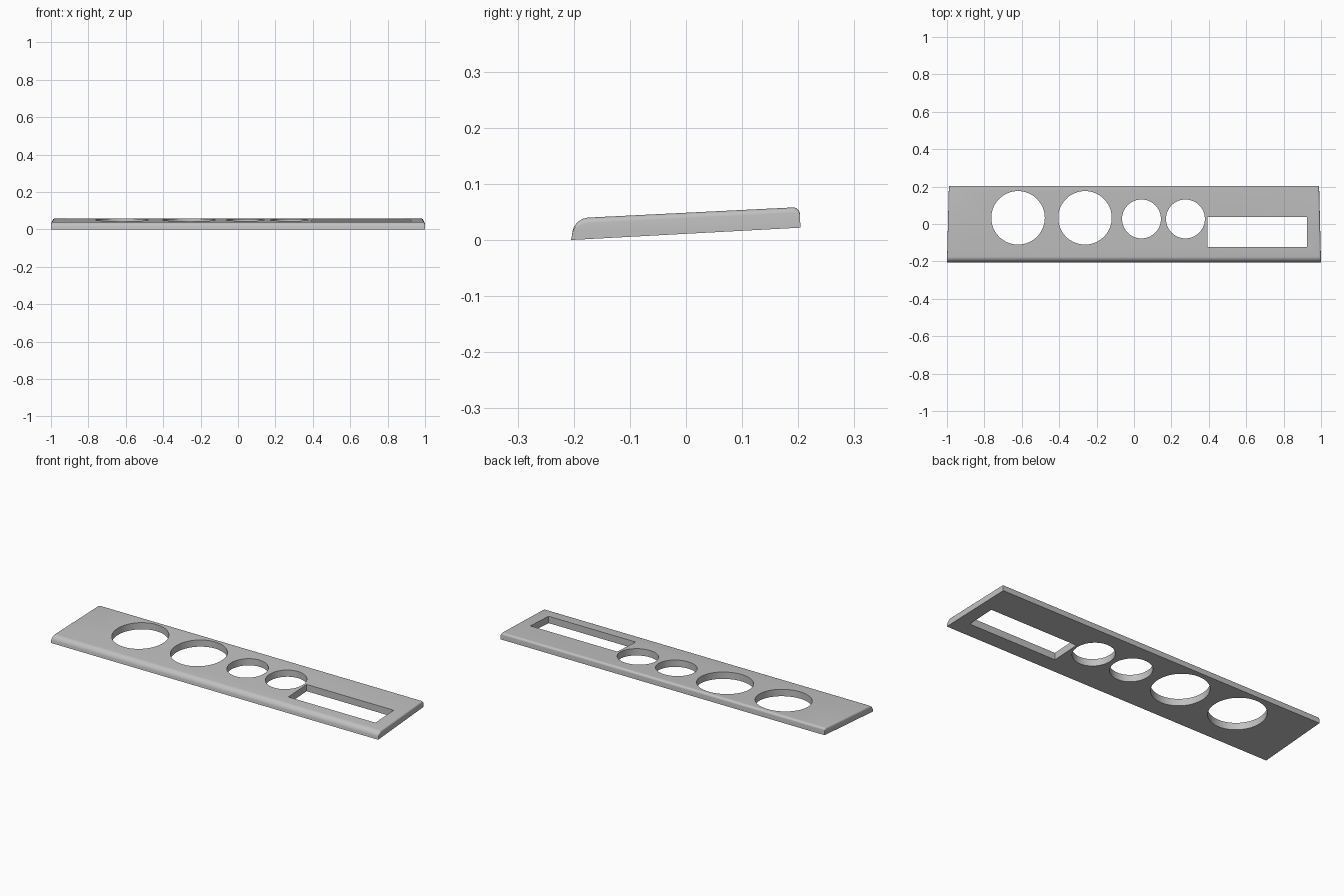
import bpy, bmesh
from math import sin, cos, pi, radians

cube = bpy.data.objects.get("Cube")
if cube:
    bpy.data.objects.remove(cube, do_unlink=True)

grey = bpy.data.materials.new("light grey")
grey.use_nodes = True
grey.diffuse_color = (0.53, 0.53, 0.53, 1)
grey.node_tree.nodes["Principled BSDF"].inputs["Base Color"].default_value = grey.diffuse_color

EDGE = 0.01    # rounding along the two ends
STEPS = 5


def arc(cy, cz, r, a0, a1, n):
    angles = [radians(a0 + (a1 - a0) * i / n) for i in range(n + 1)]
    return [(cy + r * cos(a), cz + r * sin(a)) for a in angles]


def profile(inset):
    """Sloping side outline, its upper edge lowered by inset."""
    pts = [(-0.205, 0.0)]
    for i, (y, z) in enumerate(arc(-0.172, 0.009, 0.031, 180, 93, 10)):
        pts.append((y, z - inset * sin(pi / 2 * i / 10)))
    for i, (y, z) in enumerate(arc(0.191, 0.046, 0.012, 93, 0, 6)):
        pts.append((y, z - inset * cos(pi / 2 * i / 6)))
    return pts + [(0.204, 0.022)]


# Panel: sections lofted from end to end, slightly narrower at the back
half = []
for i in range(STEPS + 1):
    a = pi / 2 * i / STEPS
    half.append((1 - EDGE * (1 - cos(a)), EDGE * (1 - sin(a))))
sections = [(-x, d) for x, d in half] + half[::-1]

bm = bmesh.new()
rings = []
for x, d in sections:
    rings.append([bm.verts.new((x * (1 - 0.025 * (y + 0.205)), y, z))
                  for y, z in profile(d)])
for a, b in zip(rings, rings[1:]):
    for i in range(len(a)):
        j = (i + 1) % len(a)
        bm.faces.new((a[i], a[j], b[j], b[i]))
bm.faces.new(rings[0])
bm.faces.new(rings[-1][::-1])
bmesh.ops.recalc_face_normals(bm, faces=bm.faces)
mesh = bpy.data.meshes.new("panel")
bm.to_mesh(mesh)
bm.free()
panel = bpy.data.objects.new("panel", mesh)
bpy.context.collection.objects.link(panel)
mesh.materials.append(grey)

# Cutters: two large dials, two small dials, one rectangular slot
cutters = []
for x, y, r in [(-0.62, 0.033, 0.143), (-0.262, 0.033, 0.143),
                (0.04, 0.027, 0.104), (0.275, 0.027, 0.104)]:
    bpy.ops.mesh.primitive_cylinder_add(vertices=64, radius=r, depth=0.4, location=(x, y, 0))
    cutters.append(bpy.context.object)
bpy.ops.mesh.primitive_cube_add(size=1, location=(0.659, -0.042, 0))
bpy.context.object.scale = (0.532, 0.16, 0.4)
cutters.append(bpy.context.object)

bpy.context.view_layer.update()
for cutter in cutters:
    cutter.name = "hole_cutter"
    cutter.hide_render = True
    cutter.data.materials.append(grey)
    cut = panel.modifiers.new("hole", "BOOLEAN")
    cut.operation = "DIFFERENCE"
    cut.solver = "EXACT"
    cut.object = cutter

bpy.ops.object.select_all(action="DESELECT")
panel.select_set(True)
bpy.context.view_layer.objects.active = panel
for name in [m.name for m in panel.modifiers]:
    bpy.ops.object.modifier_apply(modifier=name)
for cutter in cutters:
    bpy.data.objects.remove(cutter, do_unlink=True)
bpy.ops.object.shade_smooth_by_angle(angle=radians(30))
